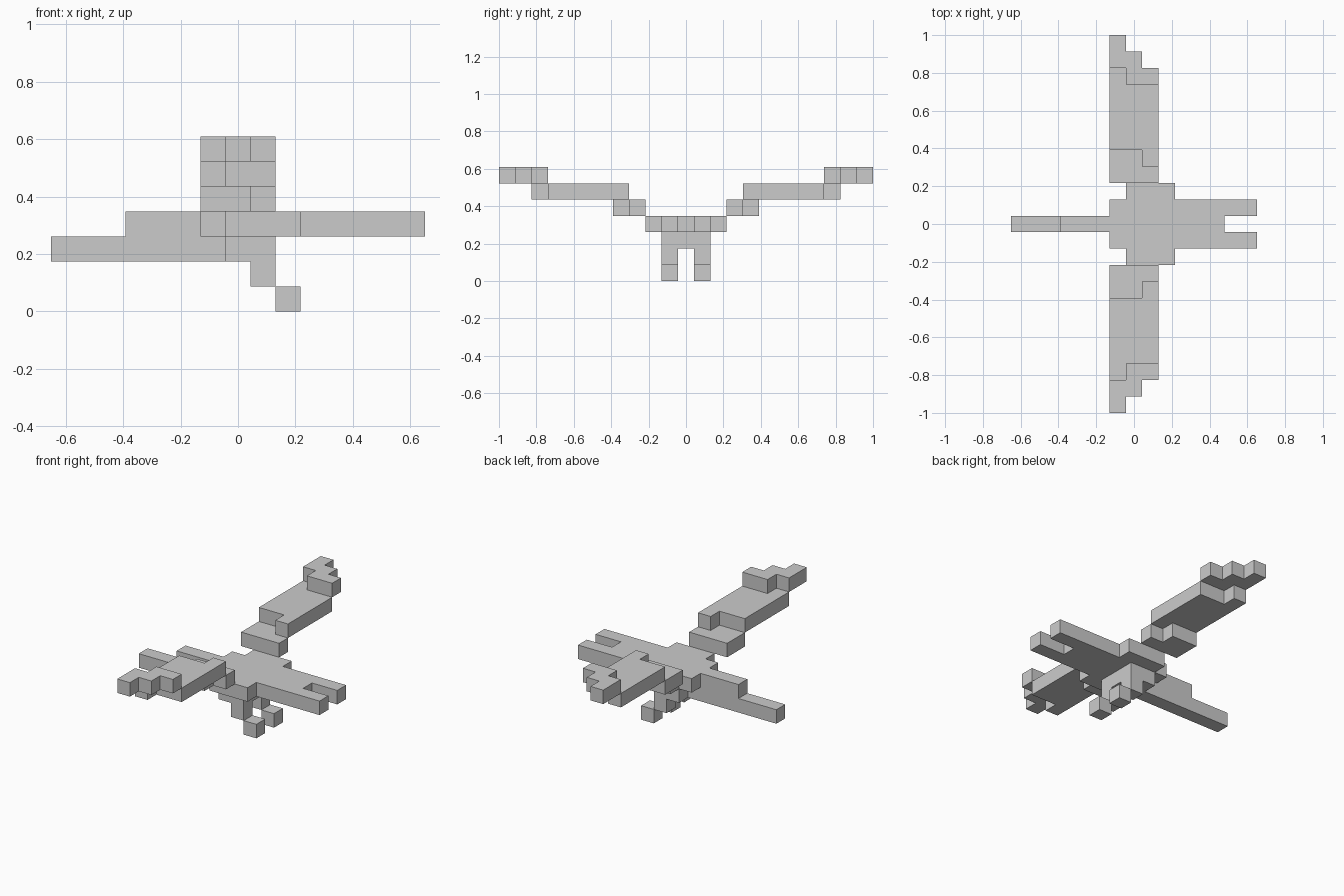
import bpy, bmesh
from mathutils import Vector

if "Cube" in bpy.data.objects:
    bpy.data.objects.remove(bpy.data.objects["Cube"])

U = 2 / 23  # block size

# Each part is a list of boxes in block units:
# (x0, x1, y0, y1, z0, z1), end values exclusive; y = 0 is the centre row
PARTS = {
    "bill": [(0, 3, 0, 1, 2, 3)],
    "head_and_neck": [(3, 6, 0, 1, 2, 4)],
    "torso": [(6, 13, -1, 2, 3, 4), (7, 10, -2, 3, 3, 4)],
    "belly": [(6, 7, 0, 1, 2, 3), (7, 9, -1, 2, 2, 3)],
}
# Parts that exist on both sides of the centre row
PAIRED = {
    "tail_feather": [(13, 15, 1, 2, 3, 4)],
    "leg": [(8, 9, 1, 2, 1, 2)],
    "foot": [(9, 10, 1, 2, 0, 1)],
    "inner_wing": [(6, 9, 3, 4, 4, 5), (6, 8, 4, 5, 4, 5)],
    "middle_wing": [(8, 9, 4, 5, 5, 6), (6, 9, 5, 9, 5, 6), (6, 7, 9, 10, 5, 6)],
    "wing_tip": [(7, 9, 9, 10, 6, 7), (6, 8, 10, 11, 6, 7), (6, 7, 11, 12, 6, 7)],
}


def cells_of(boxes, side=1):
    return {(x, y * side, z)
            for x0, x1, y0, y1, z0, z1 in boxes
            for x in range(x0, x1) for y in range(y0, y1) for z in range(z0, z1)}


def build(name, cells, filled):
    """Skin a set of blocks, leaving out faces hidden against other blocks."""
    bm = bmesh.new()
    for c in cells:
        centre = Vector((c[0] - 7, c[1], c[2] + 0.5))
        for axis in range(3):
            for s in (-1, 1):
                n = [0, 0, 0]
                n[axis] = s
                if tuple(a + b for a, b in zip(c, n)) in filled:
                    continue
                a, b = Vector((0, 0, 0)), Vector((0, 0, 0))
                a[(axis + 1) % 3] = 0.5
                b[(axis + 2) % 3] = 0.5 * s
                mid = centre + Vector(n) * 0.5
                corners = (mid - a - b, mid + a - b, mid + a + b, mid - a + b)
                bm.faces.new([bm.verts.new(p * U) for p in corners])
    # Weld the blocks and merge coplanar faces into clean flat sides
    bmesh.ops.remove_doubles(bm, verts=bm.verts, dist=1e-4)
    bmesh.ops.dissolve_limit(bm, angle_limit=0.01, verts=bm.verts, edges=bm.edges)
    mesh = bpy.data.meshes.new(name)
    bm.to_mesh(mesh)
    bm.free()
    bpy.context.collection.objects.link(bpy.data.objects.new(name, mesh))


# Central parts, then left and right copies of the paired ones
parts = {name: cells_of(boxes) for name, boxes in PARTS.items()}
for name, boxes in PAIRED.items():
    for label, side in (("right", -1), ("left", 1)):
        parts[f"{label}_{name}"] = cells_of(boxes, side)

filled = set().union(*parts.values())
for name, cells in parts.items():
    build(name, cells, filled)
